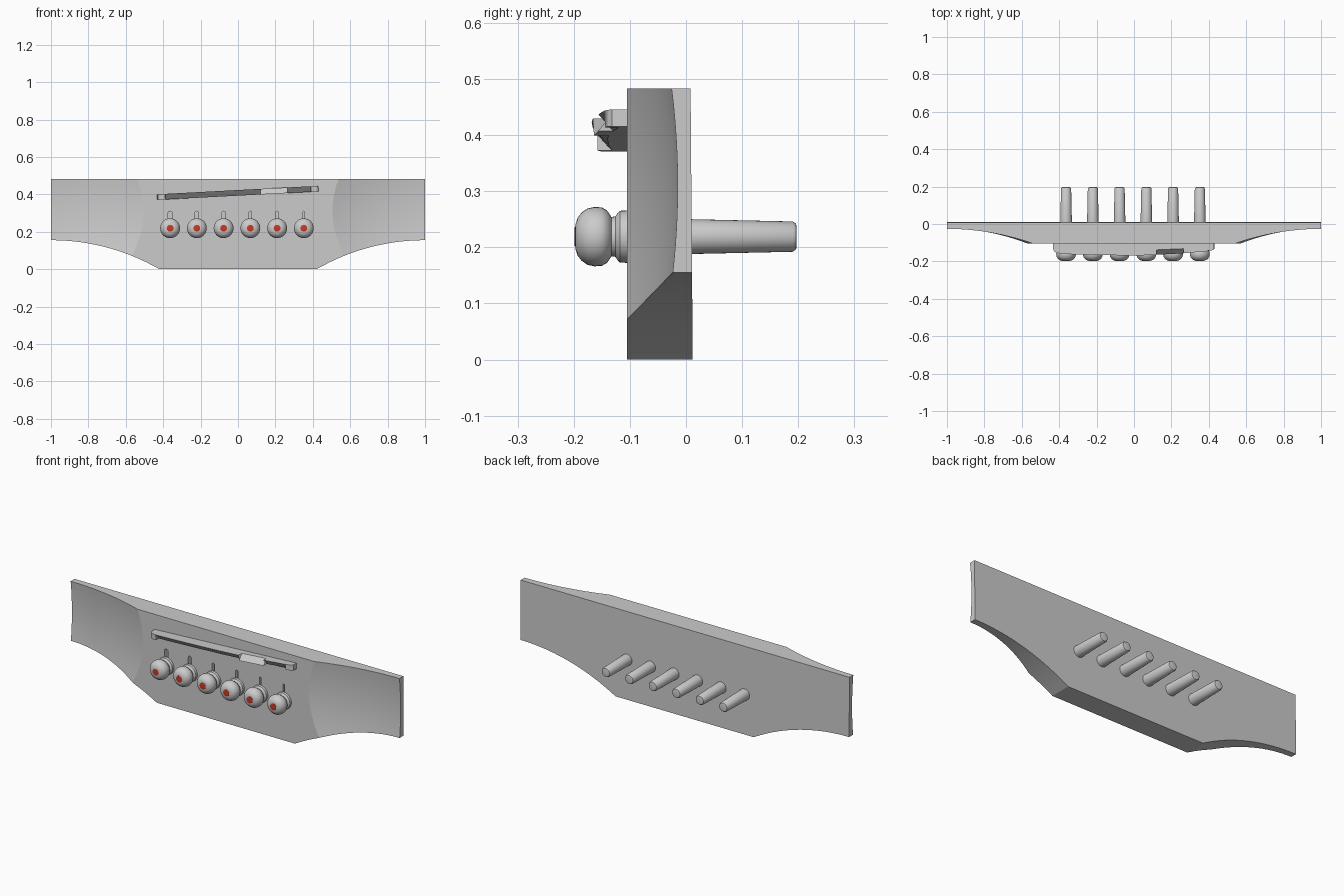
import bpy, bmesh, math
from mathutils import Matrix

if "Cube" in bpy.data.objects:
    bpy.data.objects.remove(bpy.data.objects["Cube"])

TOP, MID = 0.483, 0.31


def finish(bm, name, angle=None):
    bmesh.ops.recalc_face_normals(bm, faces=bm.faces)
    me = bpy.data.meshes.new(name)
    bm.to_mesh(me)
    bm.free()
    ob = bpy.data.objects.new(name, me)
    bpy.context.collection.objects.link(ob)
    if angle:
        smooth(ob, angle)
    return ob


def smooth(ob, angle):
    bpy.ops.object.select_all(action='DESELECT')
    ob.select_set(True)
    bpy.context.view_layer.objects.active = ob
    bpy.ops.object.shade_smooth_by_angle(angle=math.radians(angle))


# Bridge plate: scooped wings with an arched lower edge
def bottom(x):
    x = abs(x)
    if x <= 0.42:
        return 0.0
    r = 1.16
    return 0.155 - r + math.sqrt(r * r - (1 - x) ** 2) if x > 0.43 else (x - 0.42) * 0.5


def scoop_edge(z):
    return 0.505 + 1.1 * (z - MID) ** 2


def plate_point(c, v):
    # c in -2..2: up to 1 is the flat centre, beyond 1 is the scooped wing
    sign, a = (-1 if c < 0 else 1), abs(c)
    z = v * TOP
    for _ in range(40):
        e = scoop_edge(z)
        x = e * a if a <= 1 else e + (1 - e) * (a - 1)
        z = bottom(x) + v * (TOP - bottom(x))
    y = -0.105
    if a > 1:
        end = -0.015 - 0.36 * (z - MID) ** 2
        y = end - (end + 0.105) * (2 - a) ** 2
    return sign * x, y, z


half = [0.35, 0.42 / scoop_edge(0), 0.76, 0.84, 0.92] + [1 + i / 14 for i in range(15)]
cols = [-c for c in reversed(half)] + [0] + half
N = 14
bm = bmesh.new()
front, back = [], []
for c in cols:
    pts = [plate_point(c, j / N) for j in range(N + 1)]
    front.append([bm.verts.new(p) for p in pts])
    back.append([bm.verts.new((p[0], 0.012 - 0.008 * p[2], p[2])) for p in pts])
for i in range(len(cols) - 1):
    for g in (front, back):
        for j in range(N):
            bm.faces.new((g[i][j], g[i + 1][j], g[i + 1][j + 1], g[i][j + 1]))
    for j in (0, N):
        bm.faces.new((front[i][j], front[i + 1][j], back[i + 1][j], back[i][j]))
for i in (0, -1):
    for j in range(N):
        bm.faces.new((front[i][j], front[i][j + 1], back[i][j + 1], back[i][j]))
plate = finish(bm, "bridge_plate")

# String slots cut above each pin, narrower toward the thin strings
PIN_X = [-0.363 + 0.143 * i for i in range(6)]
PIN_Z = 0.219
bm = bmesh.new()
for i, px in enumerate(PIN_X):
    r = 0.011 - 0.0014 * i
    top = 0.31 - r
    shape = [(px - r, PIN_Z)] + [(px - r * math.cos(t * math.pi / 8), top + r * math.sin(t * math.pi / 8))
                                 for t in range(9)] + [(px + r, PIN_Z)]
    f = bm.faces.new([bm.verts.new((x, -0.13, z)) for x, z in shape])
    ext = bmesh.ops.extrude_face_region(bm, geom=[f])
    bmesh.ops.translate(bm, vec=(0, 0.09, 0), verts=[v for v in ext['geom'] if isinstance(v, bmesh.types.BMVert)])
cutter = finish(bm, "slot_cutter")
cutter.hide_render = True
mod = plate.modifiers.new("slots", 'BOOLEAN')
mod.operation, mod.solver, mod.object = 'DIFFERENCE', 'EXACT', cutter
bpy.context.view_layer.objects.active = plate
plate.select_set(True)
bpy.ops.object.modifier_apply(modifier=mod.name)
bpy.data.objects.remove(cutter)
smooth(plate, 15)

# Compensated saddle: (position, crest y on upper edge, crest y on lower edge)
sections = [(-0.433, -0.13, -0.13), (-0.428, -0.145, -0.145), (-0.415, -0.154, -0.154), (-0.39, -0.158, -0.158),
            (-0.389, -0.16, -0.133), (-0.2, -0.166, -0.138), (0, -0.168, -0.14), (0.12, -0.166, -0.138),
            (0.121, -0.138, -0.164), (0.265, -0.132, -0.157),
            (0.266, -0.156, -0.13), (0.389, -0.146, -0.12),
            (0.39, -0.144, -0.144), (0.42, -0.14, -0.14), (0.43, -0.132, -0.132)]
bm = bmesh.new()
rings = []
for s, yu, yl in sections:
    rings.append([bm.verts.new(p) for p in ((s, -0.1, -0.015), (s, yl, -0.015), (s, yu, 0.015), (s, -0.1, 0.015))])
for a, b in zip(rings, rings[1:]):
    for k in range(4):
        bm.faces.new((a[k], b[k], b[(k + 1) % 4], a[(k + 1) % 4]))
bm.faces.new(rings[0])
bm.faces.new(rings[-1])
bm.transform(Matrix.Translation((0, 0, 0.408)) @ Matrix.Rotation(-math.radians(3), 4, 'Y'))
finish(bm, "saddle", 20)

# Bridge pins: turned profile (y, radius), with a red inlay dot
red = bpy.data.materials.new("inlay_red")
red.diffuse_color = (0.6, 0.04, 0.02, 1)
red.use_nodes = True
red.node_tree.nodes["Principled BSDF"].inputs["Base Color"].default_value = red.diffuse_color
PIN = [(-0.197, 0), (-0.197, 0.022), (-0.193, 0.034), (-0.186, 0.043), (-0.176, 0.050), (-0.163, 0.053),
       (-0.150, 0.052), (-0.141, 0.047), (-0.136, 0.040), (-0.133, 0.035), (-0.126, 0.036), (-0.122, 0.042),
       (-0.118, 0.046), (-0.102, 0.047), (-0.100, 0.032), (0.01, 0.031), (0.19, 0.027),
       (0.196, 0.023), (0.197, 0.019), (0.197, 0)]
DOT = [(-0.19, 0), (-0.19, 0.018), (-0.198, 0.018), (-0.199, 0.012), (-0.199, 0)]


def turned(name, profile, x, sides=32):
    bm = bmesh.new()
    vs = [bm.verts.new((r, y, 0)) for y, r in profile]
    es = [bm.edges.new(p) for p in zip(vs, vs[1:])]
    bmesh.ops.spin(bm, geom=vs + es, cent=(0, 0, 0), axis=(0, 1, 0), angle=math.tau, steps=sides)
    bmesh.ops.remove_doubles(bm, verts=bm.verts, dist=1e-5)
    ob = finish(bm, name, 40)
    ob.location = (x, 0, PIN_Z)
    return ob


for i, px in enumerate(PIN_X):
    turned(f"pin_{i + 1}", PIN, px)
    turned(f"pin_dot_{i + 1}", DOT, px).data.materials.append(red)
